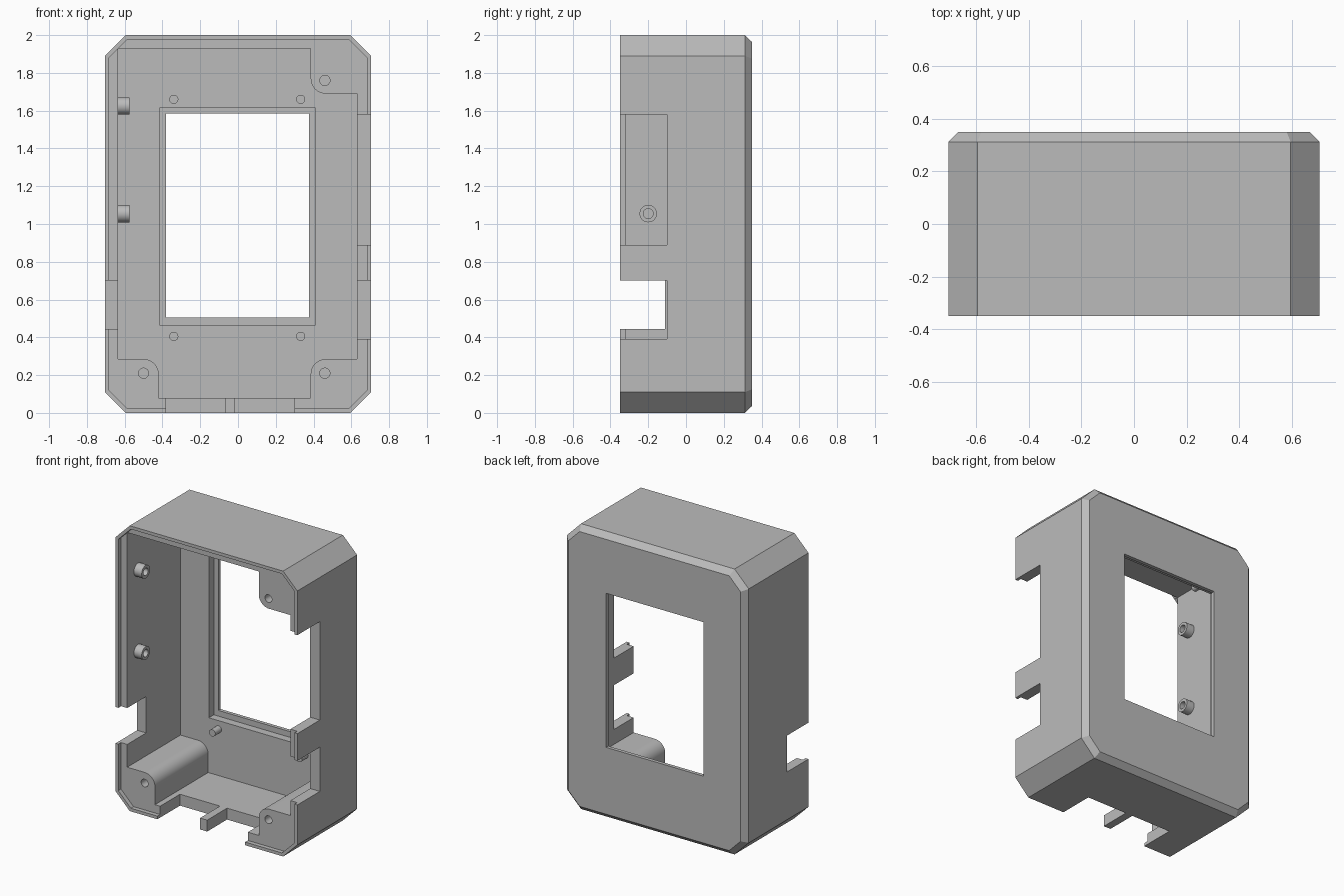
import bpy, bmesh
from math import sin, cos, pi, radians, sqrt

cube = bpy.data.objects.get("Cube")
if cube:
    bpy.data.objects.remove(cube, do_unlink=True)

GREY = (0.5, 0.5, 0.5, 1)
grey = bpy.data.materials.new("grey_plastic")
grey.use_nodes = True
grey.diffuse_color = GREY
for node in grey.node_tree.nodes:
    if node.type == 'BSDF_PRINCIPLED':
        node.inputs["Base Color"].default_value = GREY


def loft(name, loops):
    """Closed solid through matching rings of (x, y, z) points."""
    bm = bmesh.new()
    rings = [[bm.verts.new(p) for p in ring] for ring in loops]
    n = len(rings[0])
    bm.faces.new(rings[0])
    bm.faces.new(rings[-1][::-1])
    for a, b in zip(rings, rings[1:]):
        for i in range(n):
            j = (i + 1) % n
            bm.faces.new((a[j], a[i], b[i], b[j]))
    bmesh.ops.recalc_face_normals(bm, faces=bm.faces)
    mesh = bpy.data.meshes.new(name)
    bm.to_mesh(mesh)
    bm.free()
    mesh.materials.append(grey)
    obj = bpy.data.objects.new(name, mesh)
    bpy.context.collection.objects.link(obj)
    return obj


def prism(name, outline, y0, y1):
    return loft(name, [[(x, y, z) for x, z in outline] for y in (y0, y1)])


def box(name, x0, x1, y0, y1, z0, z1):
    return prism(name, [(x0, z0), (x1, z0), (x1, z1), (x0, z1)], y0, y1)


def circle(u, v, r, n=32):
    return [(u + r * cos(2 * pi * i / n), v + r * sin(2 * pi * i / n)) for i in range(n)]


def octagon(d):
    """Outer outline of the case, moved inward by d."""
    w, lo, hi, c = 0.705 - d, d, 2 - d, 0.11 - d * (2 - sqrt(2))
    return [(-w + c, lo), (w - c, lo), (w, lo + c), (w, hi - c),
            (w - c, hi), (-w + c, hi), (-w, hi - c), (-w, lo + c)]


def activate(obj):
    bpy.ops.object.select_all(action='DESELECT')
    obj.select_set(True)
    bpy.context.view_layer.objects.active = obj


def cut(obj, *cutters):
    activate(obj)
    for cutter in cutters:
        mod = obj.modifiers.new("cut", 'BOOLEAN')
        mod.operation = 'DIFFERENCE'
        mod.solver = 'EXACT'
        mod.object = cutter
        bpy.ops.object.modifier_apply(modifier=mod.name)
        bpy.data.objects.remove(cutter, do_unlink=True)


def smooth(obj):
    activate(obj)
    bpy.ops.object.shade_smooth_by_angle(angle=radians(30))


LEFT, RIGHT, FLOOR, CEIL = -0.635, 0.63, 0.08, 1.93
BACK, RIM, OPEN = 0.27, -0.32, -0.5

# Case shell with bevelled back edge
shell = loft("case_shell", [[(x, y, z) for x, z in octagon(d)]
                            for y, d in ((-0.35, 0), (0.312, 0), (0.35, 0.037))])
cut(shell,
    box("cavity_cutter", LEFT, RIGHT, OPEN, BACK, FLOOR, CEIL),
    prism("rim_cutter", octagon(0.022), OPEN, RIM),
    box("window_rebate_cutter", -0.415, 0.41, 0.2, 0.325, 0.465, 1.615),
    box("window_cutter", -0.38, 0.375, 0.2, 0.5, 0.505, 1.585),
    box("upper_side_notch_cutter", 0.6, 0.8, OPEN, -0.10, 0.89, 1.58),
    box("lower_side_notch_cutter", 0.6, 0.8, OPEN, -0.10, 0.39, 0.70),
    box("far_side_notch_cutter", -0.8, -0.6, OPEN, -0.11, 0.445, 0.70),
    box("bottom_notch_cutter", -0.38, 0.30, OPEN, -0.10, -0.1, 0.1))

# Prong between the bottom notches
box("bottom_prong", -0.07, -0.015, RIM, -0.10, 0, FLOOR)


# Corner screw posts, rounded toward the inside
def screw_post(name, wall_x, wall_z, x, z, hole_x, hole_z, r=0.08):
    sx = 1 if x > wall_x else -1
    sz = 1 if z > wall_z else -1
    arc = [(x - sx * r * (1 - cos(a)), z - sz * r * (1 - sin(a)))
           for a in (pi / 2 * i / 12 for i in range(13))]
    post = prism(name, [(wall_x, wall_z), (x, wall_z)] + arc + [(wall_x, z)], RIM, BACK)
    cut(post, prism("hole_cutter", circle(hole_x, hole_z, 0.027), OPEN, 0.0))
    smooth(post)


screw_post("post_bottom_right", LEFT, FLOOR, -0.42, 0.285, -0.5, 0.21)
screw_post("post_bottom_left", RIGHT, FLOOR, 0.385, 0.285, 0.46, 0.21)
screw_post("post_top_left", RIGHT, CEIL, 0.385, 1.69, 0.46, 1.76)

# Locating pegs around the window
for side, x in (("right", -0.34), ("left", 0.332)):
    for level, z in (("lower", 0.405), ("upper", 1.66)):
        smooth(prism(f"peg_{level}_{side}", circle(x, z, 0.024), 0.2, BACK))

# Hollow bosses on the side wall
for level, z in (("lower", 1.055), ("upper", 1.625)):
    boss = loft(f"side_boss_{level}",
                [[(x, y, h) for y, h in circle(-0.2, z, 0.046)] for x in (LEFT, -0.575)])
    cut(boss, loft("hole_cutter",
                   [[(x, y, h) for y, h in circle(-0.2, z, 0.026)] for x in (LEFT + 0.005, -0.5)]))
    smooth(boss)
